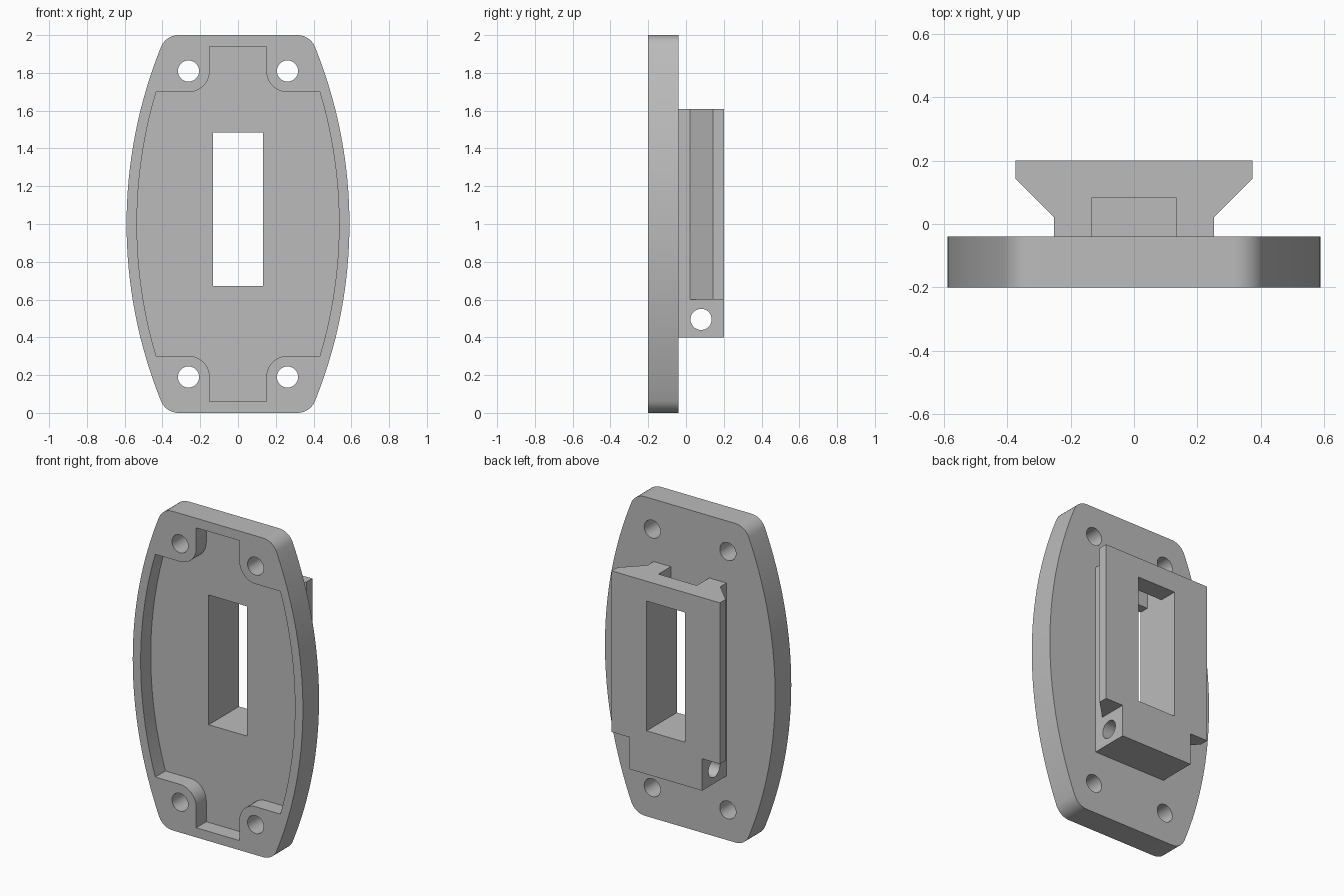
import bpy
import bmesh
from math import sin, cos, pi, asin, sqrt

cube = bpy.data.objects.get("Cube")
if cube:
    bpy.data.objects.remove(cube, do_unlink=True)

grey = bpy.data.materials.new("plain grey")
grey.use_nodes = True
GREY = (0.5, 0.5, 0.5, 1)
grey.diffuse_color = GREY
grey.node_tree.nodes["Principled BSDF"].inputs["Base Color"].default_value = GREY

MID = 1.0                                  # height of the plate centre
FRONT, FLOOR, BACK, RAIL_BACK = -0.2, -0.1, -0.04, 0.2


def arc(cx, cz, r, a0, a1, n):
    return [(cx + r * cos(a0 + (a1 - a0) * i / n),
             cz + r * sin(a0 + (a1 - a0) * i / n)) for i in range(n + 1)]


def four_way(quarter):
    """Mirror a quarter outline (+x axis towards +z axis) into a closed loop."""
    loop = quarter + [(-x, z) for x, z in reversed(quarter)]
    loop += [(-x, -z) for x, z in loop]
    return [p for i, p in enumerate(loop)
            if abs(p[0] - loop[i - 1][0]) + abs(p[1] - loop[i - 1][1]) > 1e-6]


def prism(name, outline, place, low, high):
    """Extrude a 2D outline; place(u, v, depth) gives the 3D point."""
    bm = bmesh.new()
    ends = [[bm.verts.new(place(u, v, d)) for u, v in outline] for d in (low, high)]
    for end in ends:
        bm.faces.new(end)
    n = len(outline)
    for i in range(n):
        j = (i + 1) % n
        bm.faces.new((ends[0][i], ends[0][j], ends[1][j], ends[1][i]))
    bmesh.ops.recalc_face_normals(bm, faces=bm.faces)
    mesh = bpy.data.meshes.new(name)
    bm.to_mesh(mesh)
    bm.free()
    mesh.materials.append(grey)
    obj = bpy.data.objects.new(name, mesh)
    bpy.context.collection.objects.link(obj)
    return obj


def along_y(x, z, d):
    return (x, d, MID + z)


def along_x(y, z, d):
    return (d, y, z)


def along_z(x, y, d):
    return (x, y, d)


def box(name, x, y0, y1, z0, z1):
    return prism(name, [(-x, y0), (x, y0), (x, y1), (-x, y1)], along_z, z0, z1)


def combine(target, tool, operation="DIFFERENCE"):
    """Apply a boolean and discard the tool."""
    mod = target.modifiers.new("boolean", "BOOLEAN")
    mod.object, mod.operation, mod.solver = tool, operation, "EXACT"
    bpy.context.view_layer.objects.active = target
    bpy.ops.object.modifier_apply(modifier=mod.name)
    bpy.data.objects.remove(tool, do_unlink=True)


# Barrel-shaped plate with rounded corners
HALF, R, CORNER = 0.59, 2.5, 0.1
side_x = HALF - R
corner_z = 1 - CORNER
corner_x = side_x + sqrt((R - CORNER) ** 2 - corner_z ** 2)
tilt = asin(corner_z / (R - CORNER))
outline = arc(side_x, 0, R, 0, tilt, 16) + arc(corner_x, corner_z, CORNER, tilt, pi / 2, 8)[1:]
plate = prism("mounting_plate", four_way(outline), along_y, FRONT, BACK)

# Front recess with a tab at each end, scooped around the screw holes
HOLE_X, HOLE_Z, SCOOP = 0.262, 0.81, 0.112
inner = R - 0.055
shoulder = HOLE_Z - SCOOP
recess = arc(side_x, 0, inner, 0, asin(shoulder / inner), 14)
recess += arc(HOLE_X, HOLE_Z, SCOOP, -pi / 2, -pi, 10)
recess += [(HOLE_X - SCOOP, 0.94)]
combine(plate, prism("recess_cutter", four_way(recess), along_y, FRONT - 0.1, FLOOR))

# Dovetail rail on the back, with its foot trimmed to the neck width
NECK, WING = 0.252, 0.375
half = [(NECK, BACK - 0.03), (NECK, 0.02), (WING, 0.143), (WING, RAIL_BACK)]
rail = prism("dovetail_rail", half + [(-x, y) for x, y in reversed(half)], along_z, 0.6, 1.61)
combine(rail, box("rail_foot", NECK, BACK - 0.03, RAIL_BACK, 0.4, 0.7), "UNION")

# Open channel from the window to the top of the rail
WINDOW, LOW, HIGH = 0.133, 0.672, 1.485
combine(rail, box("channel_cutter", WINDOW, -0.15, 0.083, 1.2, 1.8))

# Cross hole through the foot
combine(rail, prism("cross_hole_cutter", arc(0.08, 0.495, 0.056, 0, 2 * pi, 32)[:-1],
                    along_x, -0.5, 0.5))

# Join, then cut the window and the four screw holes
combine(plate, rail, "UNION")
combine(plate, box("window_cutter", WINDOW, -0.4, 0.4, LOW, HIGH))
for sx in (-1, 1):
    for sz in (-1, 1):
        ring = arc(sx * HOLE_X, sz * HOLE_Z, 0.056, 0, 2 * pi, 32)[:-1]
        combine(plate, prism("screw_hole_cutter", ring, along_y, -0.4, 0.4))

# Smooth curved walls, crisp edges
bpy.ops.object.select_all(action="DESELECT")
plate.select_set(True)
bpy.context.view_layer.objects.active = plate
bpy.ops.object.shade_smooth_by_angle(angle=pi / 6)
